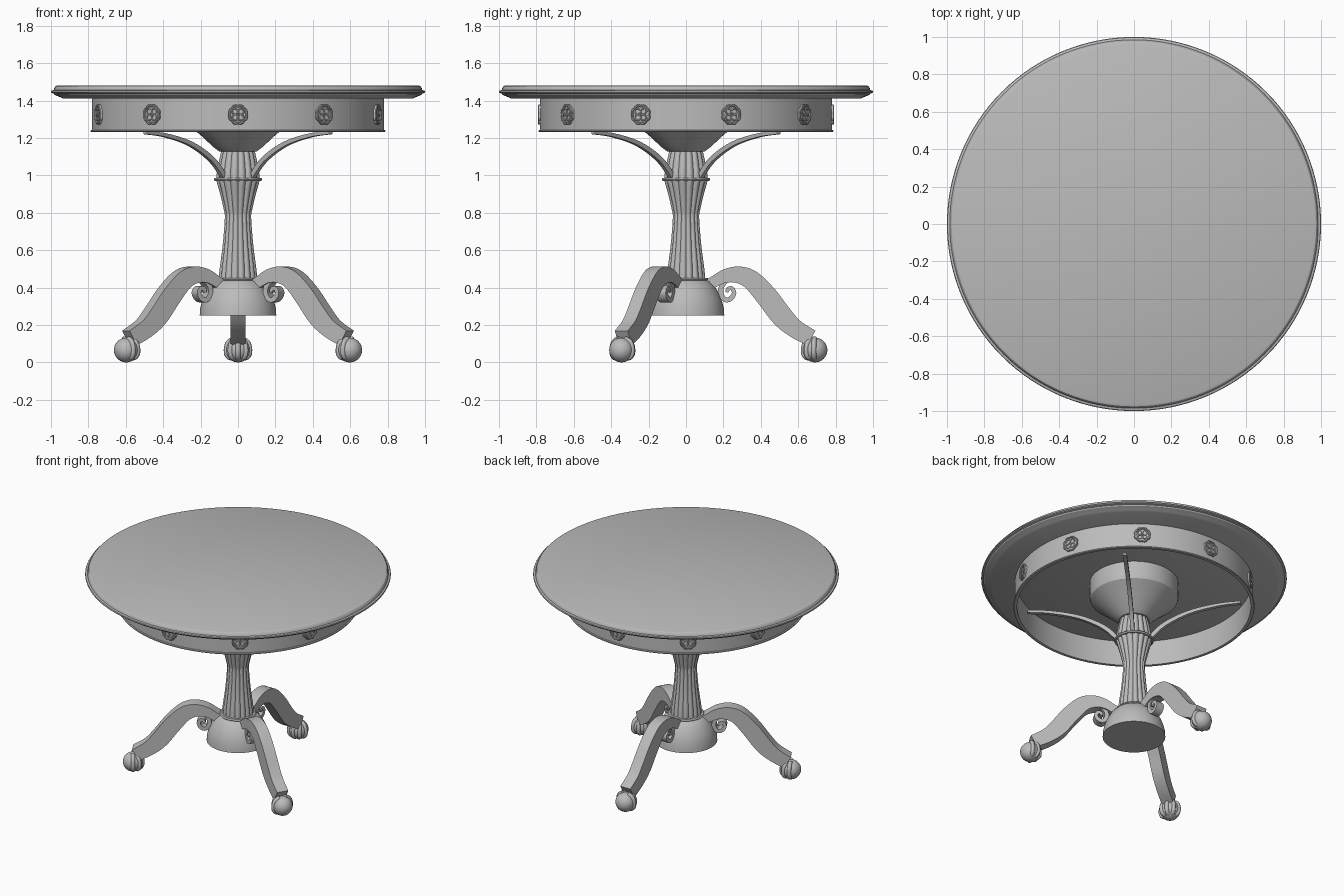
import bpy, bmesh, math
from mathutils import Matrix, Vector

if "Cube" in bpy.data.objects:
    bpy.data.objects.remove(bpy.data.objects["Cube"])

GREY = bpy.data.materials.new("grey")
GREY.diffuse_color = (0.5, 0.5, 0.5, 1)
GREY.use_nodes = True
GREY.node_tree.nodes["Principled BSDF"].inputs["Base Color"].default_value = GREY.diffuse_color
RZ = lambda deg: Matrix.Rotation(math.radians(deg), 4, 'Z')
MOVE = lambda *p: Matrix.Translation(p)


def finish(bm, name, angle=30):
    bmesh.ops.remove_doubles(bm, verts=bm.verts, dist=1e-5)
    bmesh.ops.recalc_face_normals(bm, faces=bm.faces)
    me = bpy.data.meshes.new(name)
    bm.to_mesh(me)
    bm.free()
    me.materials.append(GREY)
    me.shade_smooth()
    me.set_sharp_from_angle(angle=math.radians(angle))
    return me


def place(me, name, mat=Matrix()):
    ob = bpy.data.objects.new(name, me)
    ob.matrix_world = mat
    bpy.context.collection.objects.link(ob)
    return ob


def skin(bm, rings, wrap=False, caps=False):
    """Bridge successive closed rings of points with quads."""
    vs = [[bm.verts.new(p) for p in ring] for ring in rings]
    n = len(vs[0])
    for a, b in zip(vs, vs[1:] + (vs[:1] if wrap else [])):
        for i in range(n):
            bm.faces.new((a[i], a[(i + 1) % n], b[(i + 1) % n], b[i]))
    if caps:
        bm.faces.new(vs[0])
        bm.faces.new(vs[-1])


def lathe(bm, profile, seg=64, lobes=0, depth=0.0, wrap=False, mat=Matrix()):
    """Spin (radius, z) points; lobes gives a reeded outline."""
    rings = []
    for r, z in profile:
        ring = []
        for i in range(seg):
            a = 2 * math.pi * i / seg
            k = 1 - depth + depth * abs(math.sin(lobes * a / 2)) if lobes else 1
            ring.append(mat @ Vector((r * k * math.cos(a), r * k * math.sin(a), z)))
        rings.append(ring)
    skin(bm, rings, wrap)
    bmesh.ops.remove_doubles(bm, verts=bm.verts, dist=1e-5)
    bmesh.ops.dissolve_degenerate(bm, dist=1e-6, edges=bm.edges)


def spline(pts, steps=5):
    """Smooth path through the points."""
    p = [Vector(q) for q in pts]
    p = [2 * p[0] - p[1]] + p + [2 * p[-1] - p[-2]]
    out = []
    for a, b, c, d in zip(p, p[1:], p[2:], p[3:]):
        for s in range(steps):
            t = s / steps
            out.append(0.5 * (2 * b + (c - a) * t + (2 * a - 5 * b + 4 * c - d) * t * t
                              + (3 * b - a - 3 * c + d) * t ** 3))
    return out + [p[-2]]


def sweep(bm, pts, width, sides=4, mat=Matrix(), steps=5):
    """Sweep a section along (x, z, half thickness) points in the xz plane."""
    path = spline(pts, steps)
    rings = []
    for i, p in enumerate(path):
        t = path[min(i + 1, len(path) - 1)] - path[max(i - 1, 0)]
        nrm = Vector((-t.y, 0, t.x)).normalized()
        ring = []
        for k in range(sides):
            a = 2 * math.pi * (k + 0.5) / sides
            s = 1 / math.cos(math.pi / sides)
            u, v = math.cos(a) * s, math.sin(a) * s
            ring.append(mat @ (Vector((p.x, 0, p.y)) + nrm * u * p.z
                               + Vector((0, v * width / 2, 0))))
        rings.append(ring)
    skin(bm, rings, caps=True)


def turned(name, profile, **kw):
    bm = bmesh.new()
    lathe(bm, profile, **kw)
    return place(finish(bm, name), name)


# Table top with moulded edge
turned("table_top", [(0, 1.41), (0.935, 1.41), (0.95, 1.418), (0.98, 1.43), (0.985, 1.437),
                     (0.997, 1.441), (1.0, 1.447), (0.997, 1.453), (0.985, 1.456),
                     (0.982, 1.468), (0.975, 1.477), (0.965, 1.481), (0, 1.481)], seg=128)

# Hollow round apron with a bead at the bottom
turned("apron", [(0.765, 1.415), (0.78, 1.415), (0.78, 1.243), (0.787, 1.241), (0.789, 1.236),
                 (0.785, 1.231), (0.765, 1.231)], seg=128, wrap=True)

# Cup joining the column to the top
turned("cup", [(0.29, 1.412), (0.29, 1.3), (0.285, 1.285), (0.2, 1.215),
               (0.13, 1.15), (0.1, 1.128), (0, 1.128)])

# Reeded column, collars and bell base
column = [(p.x, p.y) for p in spline([(0.105, 0.44, 0), (0.1, 0.5, 0), (0.083, 0.63, 0),
          (0.072, 0.77, 0), (0.078, 0.82, 0), (0.1, 0.91, 0), (0.117, 0.97, 0),
          (0.117, 1.0, 0), (0.105, 1.07, 0), (0.09, 1.135, 0)], 4)]
turned("column", column, seg=128, lobes=16, depth=0.09)
for name, r, z, h in (("upper_collar", 0.13, 0.978, 0.008), ("lower_collar", 0.122, 0.443, 0.008)):
    turned(name, [(0.06, z - h), (r - 0.006, z - h), (r, z), (r - 0.006, z + h), (0.06, z + h)],
           wrap=True)
turned("bell_base", [(0, 0.25), (0.205, 0.25), (0.202, 0.29), (0.192, 0.33), (0.178, 0.365),
                     (0.155, 0.405), (0.13, 0.432), (0.115, 0.44), (0, 0.44)])

# Four curved braces under the top
bm = bmesh.new()
sweep(bm, [(0.1, 0.985, 0.014), (0.2, 1.085, 0.014), (0.36, 1.168, 0.012),
           (0.55, 1.214, 0.01), (0.7, 1.228, 0.008)], 0.026)
brace = finish(bm, "brace")
for i in range(4):
    place(brace, f"brace_{i + 1}", RZ(45 + 90 * i))

# Leg with scroll under its shoulder
bm = bmesh.new()
sweep(bm, [(0.08, 0.395, 0.03), (0.15, 0.432, 0.03), (0.21, 0.462, 0.036), (0.28, 0.468, 0.045),
           (0.35, 0.44, 0.052), (0.43, 0.355, 0.058), (0.51, 0.25, 0.058),
           (0.58, 0.183, 0.05), (0.67, 0.13, 0.045)], 0.08)
leg = finish(bm, "leg")
bm = bmesh.new()
sweep(bm, [(0.215, 0.44, 0.014), (0.19, 0.405, 0.014), (0.187, 0.365, 0.014),
           (0.21, 0.335, 0.013), (0.24, 0.342, 0.013), (0.257, 0.37, 0.012),
           (0.246, 0.395, 0.011), (0.225, 0.393, 0.01), (0.218, 0.375, 0.008)], 0.06)
scroll = finish(bm, "scroll")

# Ball foot gripped by claws on its inner side
bm = bmesh.new()
bmesh.ops.create_uvsphere(bm, u_segments=32, v_segments=16, radius=0.066, matrix=MOVE(0.69, 0, 0.066))
ball = finish(bm, "ball_foot")
bm = bmesh.new()
arc = [(0.063 * math.cos(math.radians(e)), 0.063 * math.sin(math.radians(e)), h)
       for e, h in ((72, 0.014), (40, 0.016), (10, 0.013), (-20, 0.015), (-42, 0.012), (-58, 0.004))]
for a in (-84, -42, 0, 42, 84):
    sweep(bm, arc, 0.026, 8, MOVE(0.69, 0, 0.067) @ RZ(180 + a), 3)
claws = finish(bm, "claws", 50)

for i in range(3):
    for me in (leg, scroll, ball, claws):
        place(me, f"{me.name}_{i + 1}", RZ(90 + 120 * i))

# Ten scalloped medallions with four rings around the apron
bm = bmesh.new()
lathe(bm, [(0, 0), (0.056, 0), (0.056, 0.012), (0.052, 0.015), (0.046, 0.015),
           (0.043, 0.008), (0, 0.008)], seg=48, lobes=8, depth=0.1)
for k in range(4):
    a = math.radians(45 + 90 * k)
    ring = [(0.015 + 0.004 * math.cos(math.pi * j / 3), 0.01 + 0.005 * math.sin(math.pi * j / 3))
            for j in range(6)]
    lathe(bm, ring, seg=16, wrap=True, mat=MOVE(0.023 * math.cos(a), 0.023 * math.sin(a), 0))
bmesh.ops.create_icosphere(bm, subdivisions=1, radius=0.006, matrix=MOVE(0, 0, 0.01))
medallion = finish(bm, "medallion")
for i in range(10):
    place(medallion, f"medallion_{i + 1}",
          RZ(-90 + 36 * i) @ MOVE(0.777, 0, 1.325) @ Matrix.Rotation(math.pi / 2, 4, 'Y'))
